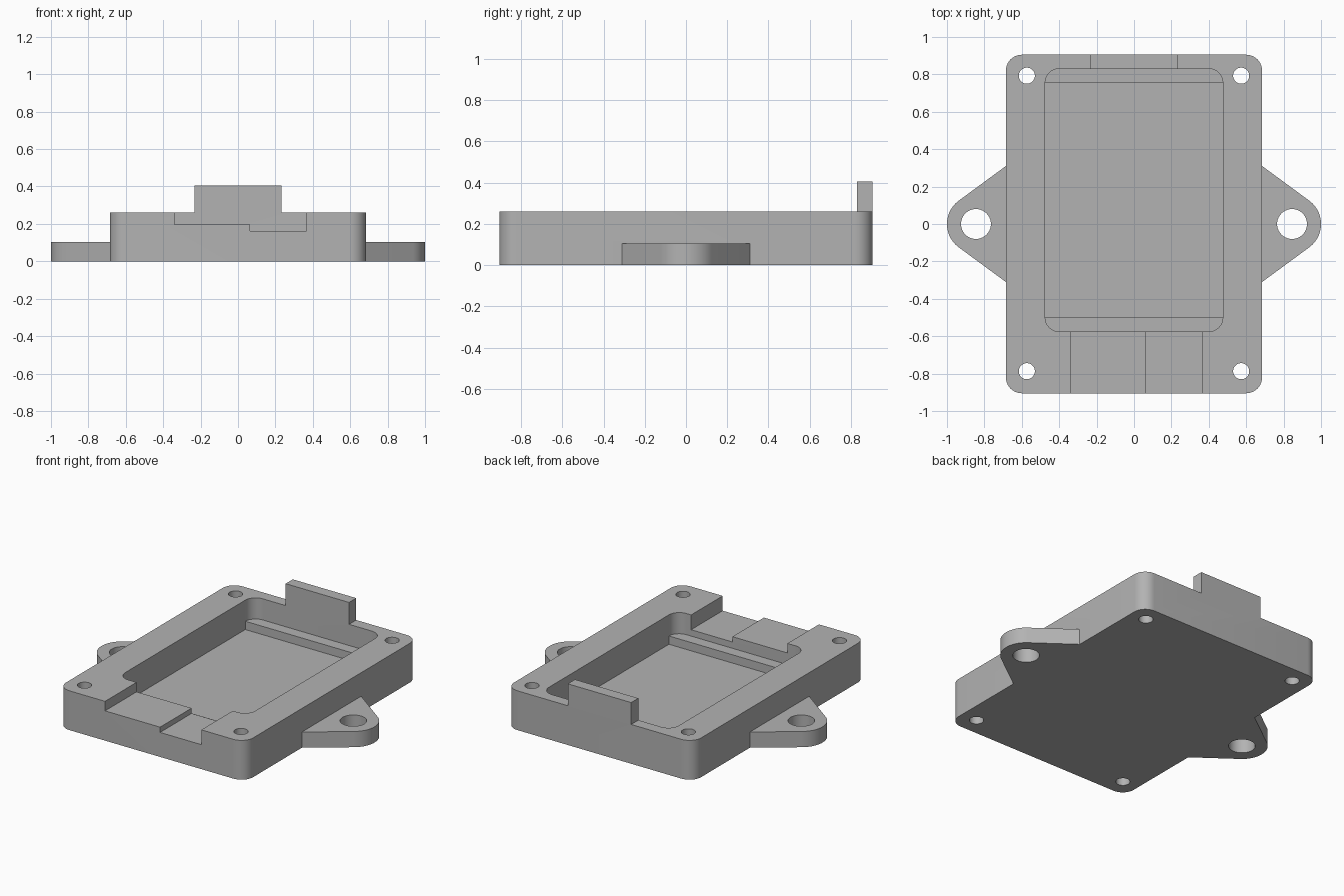
import bpy
import bmesh
from math import acos, atan2, cos, hypot, pi, sin

cube = bpy.data.objects.get("Cube")
if cube:
    bpy.data.objects.remove(cube, do_unlink=True)

grey = bpy.data.materials.new("plain_grey")
grey.use_nodes = True
grey.diffuse_color = (0.45, 0.45, 0.45, 1)
grey.node_tree.nodes["Principled BSDF"].inputs["Base Color"].default_value = (0.45, 0.45, 0.45, 1)


def prism(name, outline, z0, z1):
    """Extrude a counter-clockwise outline from z0 to z1."""
    bm = bmesh.new()
    face = bm.faces.new([bm.verts.new((x, y, z0)) for x, y in outline])
    top = bmesh.ops.extrude_face_region(bm, geom=[face])["geom"]
    bmesh.ops.translate(bm, vec=(0, 0, z1 - z0),
                        verts=[v for v in top if isinstance(v, bmesh.types.BMVert)])
    bmesh.ops.recalc_face_normals(bm, faces=bm.faces)
    mesh = bpy.data.meshes.new(name)
    bm.to_mesh(mesh)
    bm.free()
    mesh.materials.append(grey)
    obj = bpy.data.objects.new(name, mesh)
    bpy.context.collection.objects.link(obj)
    return obj


def arc(cx, cy, r, a0, a1, n):
    return [(cx + r * cos(a0 + (a1 - a0) * i / n), cy + r * sin(a0 + (a1 - a0) * i / n))
            for i in range(n + 1)]


def circle(cx, cy, r):
    return arc(cx, cy, r, 0, 2 * pi, 40)[:-1]


def rectangle(x0, x1, y0, y1):
    return [(x0, y0), (x1, y0), (x1, y1), (x0, y1)]


def rounded(x0, x1, y0, y1, r):
    centres = [(x1 - r, y1 - r), (x0 + r, y1 - r), (x0 + r, y0 + r), (x1 - r, y0 + r)]
    return [p for i, (cx, cy) in enumerate(centres)
            for p in arc(cx, cy, r, i * pi / 2, (i + 1) * pi / 2, 10)]


def combine(target, tool, operation):
    """Bake a boolean into the target and remove the tool."""
    mod = target.modifiers.new("combine", "BOOLEAN")
    mod.operation = operation
    mod.solver = "EXACT"
    mod.object = tool
    bpy.context.view_layer.update()
    graph = bpy.context.evaluated_depsgraph_get()
    baked = bpy.data.meshes.new_from_object(target.evaluated_get(graph))
    target.modifiers.clear()
    target.data = baked
    bpy.data.objects.remove(tool, do_unlink=True)


def cut(target, outline, z0, z1):
    combine(target, prism("cutter", outline, z0, z1), "DIFFERENCE")


W, D, RIM, TOP = 0.685, 0.905, 0.26, 0.405
POCKET_X, POCKET_FRONT, POCKET_BACK = 0.475, -0.575, 0.83
LEDGE_Z, FLOOR_Z, LEDGE = 0.12, 0.065, 0.075

# Rounded block, lowered to the rim everywhere but the back tab
tray = prism("tray_body", rounded(-W, W, -D, D, 0.085), 0, TOP)
cut(tray, rectangle(-1, -0.232, -1, 1), RIM, 1)
cut(tray, rectangle(0.232, 1, -1, 1), RIM, 1)
cut(tray, rectangle(-0.4, 0.4, -1, POCKET_BACK), RIM, 1)

# Pocket with a ledge at each end
pocket = rounded(-POCKET_X, POCKET_X, POCKET_FRONT, POCKET_BACK, 0.075)
cut(tray, pocket, LEDGE_Z, 1)
cut(tray, rectangle(-POCKET_X, POCKET_X, POCKET_FRONT + LEDGE, POCKET_BACK - LEDGE), FLOOR_Z, 0.2)

# Stepped cable notches through the front wall
cut(tray, rectangle(-0.34, 0.1, -1, -0.54), 0.197, 1)
cut(tray, rectangle(0.063, 0.365, -1, -0.54), 0.162, 1)

# Side mounting lugs, tapering tangentially to a round end
LUG_X, LUG_R, ROOT_Y = 0.845, 0.155, 0.31
dx = W - LUG_X
tangent = atan2(ROOT_Y, dx) - acos(LUG_R / hypot(dx, ROOT_Y))
half = [(W - 0.1, -ROOT_Y), (W, -ROOT_Y)] + arc(LUG_X, 0, LUG_R, -tangent, tangent, 24) \
    + [(W, ROOT_Y), (W - 0.1, ROOT_Y)]
for side in (1, -1):
    lug = prism("mounting_lug", [(side * x, y) for x, y in half][::side], 0, 0.104)
    combine(tray, lug, "UNION")
    cut(tray, circle(side * LUG_X, 0, 0.08), -0.1, 0.5)
    # Screw holes in the corners
    for y in (-0.787, 0.793):
        cut(tray, circle(side * 0.573, y, 0.043), -0.1, 0.5)

# Smooth rounded walls, crisp edges
for obj in bpy.context.selected_objects:
    obj.select_set(False)
tray.select_set(True)
bpy.context.view_layer.objects.active = tray
bpy.ops.object.shade_smooth_by_angle(angle=0.5)
